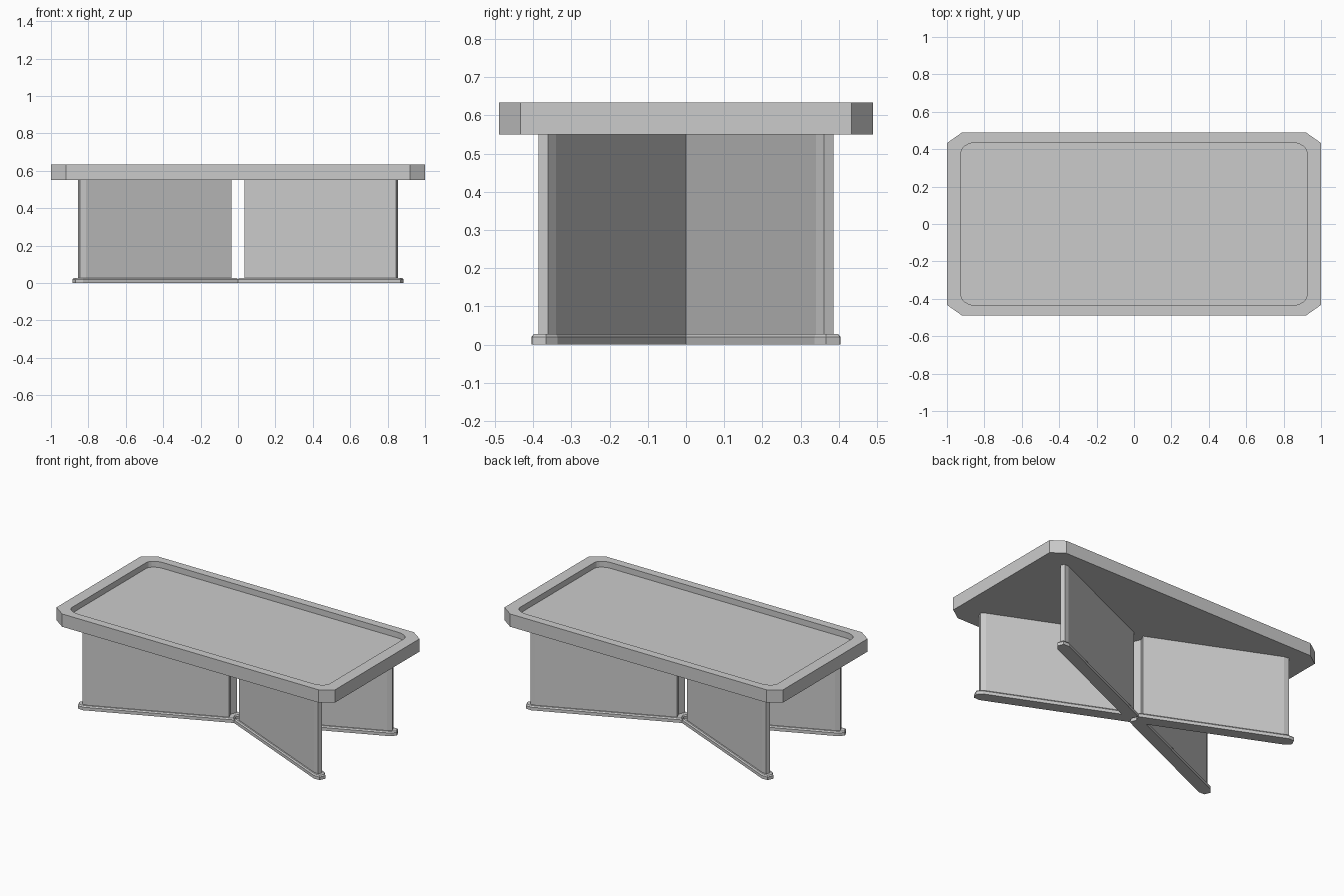
import bpy
import bmesh
from math import cos, sin, pi, radians

if "Cube" in bpy.data.objects:
    bpy.data.objects.remove(bpy.data.objects["Cube"])

ANGLE = radians(23.7)   # spread of the crossed legs


def loft(name, layers):
    """Closed solid from (outline, z) layers that share a vertex count."""
    bm = bmesh.new()
    rings = [[bm.verts.new((x, y, z)) for x, y in pts] for pts, z in layers]
    n = len(rings[0])
    bm.faces.new(rings[0][::-1])
    bm.faces.new(rings[-1])
    for a, b in zip(rings, rings[1:]):
        for i in range(n):
            j = (i + 1) % n
            bm.faces.new((a[i], a[j], b[j], b[i]))
    bmesh.ops.recalc_face_normals(bm, faces=bm.faces)
    me = bpy.data.meshes.new(name)
    bm.to_mesh(me)
    bm.free()
    ob = bpy.data.objects.new(name, me)
    bpy.context.collection.objects.link(ob)
    return ob


def rounded_rect(hx, hy, rx, ry, steps):
    """Rectangle with elliptical corners (one step gives a chamfer)."""
    pts = []
    for k, (sx, sy) in enumerate([(1, 1), (-1, 1), (-1, -1), (1, -1)]):
        for i in range(steps + 1):
            t = (k + i / steps) * pi / 2
            pts.append((sx * (hx - rx) + rx * cos(t), sy * (hy - ry) + ry * sin(t)))
    return pts


def leg_outline(start, end, half, a, b):
    """Long strip along +x, square at the centre, chamfered at the outer end."""
    return [(start, -half), (end - a, -half), (end, b - half),
            (end, half - b), (end - a, half), (start, half)]


# Table top with chamfered corners and a shallow sunken tray
top = loft("table_top", [(rounded_rect(1, 0.489, 0.08, 0.056, 1), z) for z in (0.55, 0.633)])
cutter = loft("tray_cutter", [(rounded_rect(0.925, 0.436, 0.085, 0.055, 5), z) for z in (0.595, 0.7)])
cutter.hide_render = True
cutter.hide_set(True)
cut = top.modifiers.new("tray", 'BOOLEAN')
cut.operation = 'DIFFERENCE'
cut.solver = 'EXACT'
cut.object = cutter

# Four upright panels, each on a wider bevelled foot rail
panel = leg_outline(0.048, 0.929, 0.0225, 0.032, 0.009)
rail = leg_outline(0.016, 0.957, 0.037, 0.036, 0.017)
rail_top = leg_outline(0.022, 0.951, 0.031, 0.034, 0.014)
for side, angle in [("back_right", ANGLE), ("back_left", pi - ANGLE),
                    ("front_left", pi + ANGLE), ("front_right", -ANGLE)]:
    upright = loft(side + "_leg_panel", [(panel, 0.02), (panel, 0.55)])
    foot = loft(side + "_foot_rail", [(rail, 0), (rail, 0.02), (rail_top, 0.028)])
    upright.rotation_euler.z = foot.rotation_euler.z = angle
